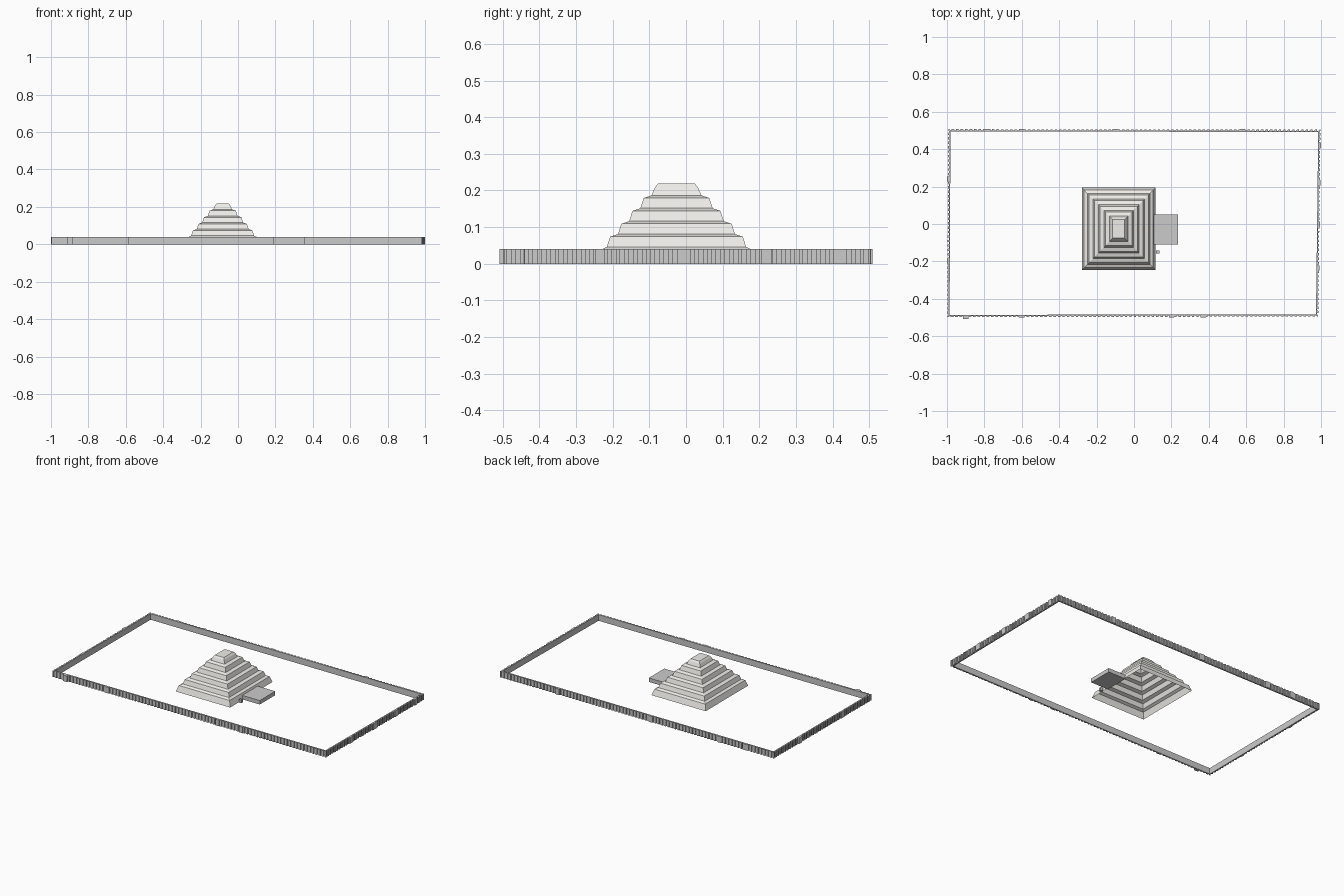
import bpy, bmesh
from mathutils import Vector

if "Cube" in bpy.data.objects:
    bpy.data.objects.remove(bpy.data.objects["Cube"])


def finish(name, bm, color=None):
    bmesh.ops.recalc_face_normals(bm, faces=bm.faces)
    me = bpy.data.meshes.new(name)
    bm.to_mesh(me)
    bm.free()
    ob = bpy.data.objects.new(name, me)
    bpy.context.collection.objects.link(ob)
    if color:
        mat = bpy.data.materials.new(name + "_color")
        mat.diffuse_color = color
        mat.use_nodes = True
        mat.node_tree.nodes["Principled BSDF"].inputs["Base Color"].default_value = mat.diffuse_color
        me.materials.append(mat)
    return ob


def box(name, x0, x1, y0, y1, z1):
    bm = bmesh.new()
    bmesh.ops.create_cube(bm, size=1)
    for v in bm.verts:
        v.co = ((x0 + x1) / 2 + v.co.x * (x1 - x0),
                (y0 + y1) / 2 + v.co.y * (y1 - y0), (v.co.z + .5) * z1)
    return finish(name, bm)


# Stepped pyramid: hollow shell of six battered tiers with sloping ledges
CX, CY, HX, HY = -0.082, -0.026, 0.197, 0.22
profile = [(0, 0), (.013, .038)]                 # (inset, height)
for i in range(5):
    ins, z = .030 + i * .0305, .046 + i * .0352
    profile += [(ins, z), (ins + .009, z + .028)]
profile[-1] = (.161, .208)
profile.append((.170, .219))
bm = bmesh.new()
rings = []
for ins, z in profile:
    hx, hy = HX - ins * .97, HY - ins
    rings.append([bm.verts.new((CX + sx * hx, CY + sy * hy, z))
                  for sx, sy in ((-1, -1), (1, -1), (1, 1), (-1, 1))])
for a, b in zip(rings, rings[1:]):
    for k in range(4):
        n = (k + 1) % 4
        bm.faces.new((a[k], a[n], b[n], b[k]))
bm.faces.new(rings[-1])
finish("stepped_pyramid", bm, (.86, .85, .81, 1))

# Temple platform and small chapel beside the pyramid
box("temple_platform", .108, .235, -.11, .05, .026)
box("small_chapel", .117, .135, -.158, -.142, .02)

# Enclosure wall: slightly skewed ring with bastions and recesses outside
H, THICK, DEPTH, PITCH = .04, .012, .006, .024
corners = [Vector(c) for c in ((-.998, -.498), (.985, -.495),
                               (.997, .504), (-.993, .507))]
inner_c = [Vector((c.x - THICK * (1 if c.x > 0 else -1),
                   c.y - THICK * (1 if c.y > 0 else -1))) for c in corners]
outer, inner = [], []
for k in range(4):
    a, b = corners[k], corners[(k + 1) % 4]
    ia, ib = inner_c[k], inner_c[(k + 1) % 4]
    d = (b - a).normalized()
    inward = Vector((-d.y, d.x)) * DEPTH
    n = round((b - a).length / PITCH)
    outer.append(a)
    inner.append(ia)
    for i in range(n):
        for t, deep in ((.25, 0), (.25, 1), (.75, 1), (.75, 0)):
            f = (i + t) / n
            outer.append(a.lerp(b, f) + inward * deep)
            inner.append(ia.lerp(ib, f))
bm = bmesh.new()
lines = [[bm.verts.new((p.x, p.y, z)) for p in pts]
         for pts, z in ((outer, 0), (outer, H), (inner, H), (inner, 0))]
count = len(outer)
for j in range(4):
    p, q = lines[j], lines[(j + 1) % 4]
    for i in range(count):
        n = (i + 1) % count
        bm.faces.new((p[i], p[n], q[n], q[i]))
finish("enclosure_wall", bm)

# False gates: broader bastions along the wall, and the main entrance
W, P = .014, .003
for i, x in enumerate((-.6, .2, .37)):
    box(f"front_gate_{i}", x - W, x + W, -.497 - P, -.49, H)
for i, x in enumerate((-.78, -.6, -.1, .58)):
    box(f"back_gate_{i}", x - W, x + W, .498, .506 + P, H)
for i, y in enumerate((-.235, 0, .22, .42)):
    x = .991 + y * .012
    box(f"right_gate_{i}", x - .006, x + P, y - W, y + W, H)
for i, y in enumerate((-.2, .24)):
    box(f"left_gate_{i}", -.996 - P, -.988, y - W, y + W, H)
box("main_entrance", -.915, -.885, -.509, -.49, H)
